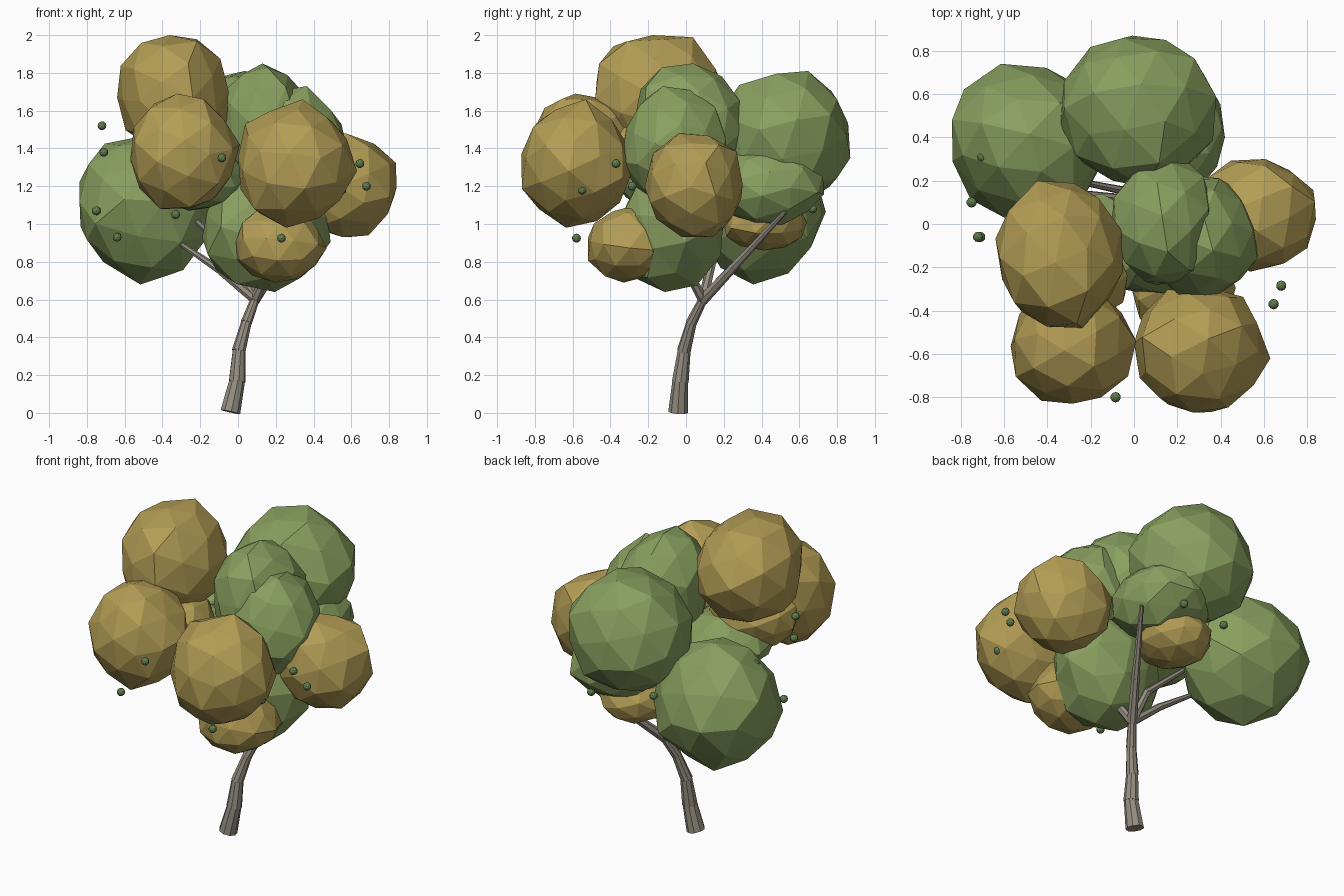
import bpy, bmesh, random
from mathutils import Vector, Matrix, Euler

random.seed(4)
cube = bpy.data.objects.get("Cube")
if cube:
    bpy.data.objects.remove(cube, do_unlink=True)


def material(name, rgb):
    mat = bpy.data.materials.new(name)
    mat.use_nodes = True
    mat.diffuse_color = (*rgb, 1)
    shader = mat.node_tree.nodes["Principled BSDF"]
    shader.inputs["Base Color"].default_value = (*rgb, 1)
    shader.inputs["Roughness"].default_value = 0.9
    return mat


green = material("leaf_green", (0.25, 0.35, 0.115))
tan = material("leaf_tan", (0.45, 0.335, 0.09))
bark = material("bark_grey", (0.30, 0.27, 0.22))
fruit = material("fruit_green", (0.12, 0.21, 0.075))


def finish(bm, name, mat):
    mesh = bpy.data.meshes.new(name)
    bm.to_mesh(mesh)
    bm.free()
    mesh.materials.append(mat)
    obj = bpy.data.objects.new(name, mesh)
    bpy.context.collection.objects.link(obj)
    return obj


def leaf_clump(name, mat, center, radii):
    """Faceted, slightly lumpy ball fitted to the given half sizes."""
    bm = bmesh.new()
    bmesh.ops.create_icosphere(bm, subdivisions=2, radius=1)
    turn = Euler([random.uniform(0, 6) for _ in range(3)]).to_matrix()
    for v in bm.verts:
        v.co = turn @ v.co * random.uniform(0.93, 1.05)
    for axis in range(3):
        low = min(v.co[axis] for v in bm.verts)
        high = max(v.co[axis] for v in bm.verts)
        for v in bm.verts:
            unit = (v.co[axis] - low) / (high - low) * 2 - 1
            v.co[axis] = center[axis] + unit * radii[axis]
    finish(bm, name, mat)


def limb(name, points, radii, sides, flare=1.0):
    """Chain of tapered segments; flare widens the top of each segment."""
    bm = bmesh.new()
    for i in range(len(points) - 1):
        a, b = Vector(points[i]), Vector(points[i + 1])
        turn = (b - a).to_track_quat("Z", "Y").to_matrix().to_4x4()
        bmesh.ops.create_cone(
            bm, cap_ends=True, segments=sides, radius1=radii[i],
            radius2=radii[i + 1] * flare, depth=(b - a).length + 0.01,
            matrix=Matrix.Translation((a + b) / 2) @ turn)
    finish(bm, name, bark)


# Trunk and branches
fork = (0.09, 0.09, 0.6)
limb("trunk",
     [(-0.04, -0.04, 0.01), (-0.005, -0.03, 0.17), (0.005, -0.01, 0.33),
      (0.045, 0.03, 0.48), fork],
     [0.054, 0.045, 0.037, 0.03, 0.026], 9, 0.93)
limb("left_branch", [fork, (-0.09, 0.12, 0.75), (-0.31, 0.15, 0.9)],
     [0.027, 0.022, 0.013], 7)
limb("back_branch", [fork, (0.2, 0.25, 0.77), (0.38, 0.52, 1.06)],
     [0.03, 0.024, 0.012], 7)
limb("upper_branch", [fork, (0.02, 0.14, 0.8), (-0.27, 0.2, 1.06)],
     [0.028, 0.022, 0.013], 7)
limb("front_branch", [fork, (0.16, 0.01, 0.75), (0.34, -0.1, 1.12)],
     [0.028, 0.022, 0.013], 7)

# Leaf clumps
clumps = [
    ("top_tan_clump", tan, (-0.345, -0.14, 1.68), (0.295, 0.34, 0.32)),
    ("front_right_tan_clump", tan, (-0.28, -0.55, 1.385), (0.29, 0.28, 0.305)),
    ("front_left_tan_clump", tan, (0.315, -0.58, 1.32), (0.315, 0.29, 0.34)),
    ("side_tan_clump", tan, (0.57, 0.04, 1.205), (0.27, 0.26, 0.275)),
    ("low_tan_clump", tan, (0.23, -0.3, 0.895), (0.24, 0.22, 0.205)),
    ("back_tan_clump", tan, (0.06, 0.42, 1.01), (0.21, 0.22, 0.15)),
    ("inner_tan_clump", tan, (-0.3, -0.24, 1.36), (0.27, 0.24, 0.2)),
    ("low_back_green_clump", green, (-0.48, 0.385, 1.075), (0.36, 0.355, 0.395)),
    ("back_green_clump", green, (0.02, 0.52, 1.46), (0.36, 0.35, 0.35)),
    ("top_green_clump", green, (0.13, 0.01, 1.52), (0.24, 0.29, 0.33)),
    ("side_green_clump", green, (0.31, -0.06, 1.41), (0.26, 0.28, 0.32)),
    ("low_green_clump", green, (0.15, -0.07, 0.975), (0.34, 0.27, 0.335)),
    ("middle_green_clump", green, (0.15, 0.43, 1.21), (0.27, 0.3, 0.22)),
    ("inner_green_clump", green, (-0.22, -0.12, 1.23), (0.26, 0.26, 0.16)),
]
for clump in clumps:
    leaf_clump(*clump)

# Small round fruit around the crown
bm = bmesh.new()
for spot in [(-0.72, -0.06, 1.52), (-0.71, -0.06, 1.38), (-0.75, 0.1, 1.07),
             (-0.64, 0.08, 0.93), (-0.33, -0.69, 1.05), (-0.085, -0.8, 1.35),
             (0.645, -0.37, 1.32), (0.68, -0.285, 1.2), (0.23, -0.58, 0.925),
             (0.55, -0.55, 1.18), (-0.7, 0.31, 1.36), (-0.18, 0.58, 1.12),
             (0.19, 0.67, 1.08)]:
    bmesh.ops.create_icosphere(bm, subdivisions=2, radius=0.024,
                               matrix=Matrix.Translation(spot))
finish(bm, "fruit", fruit)
